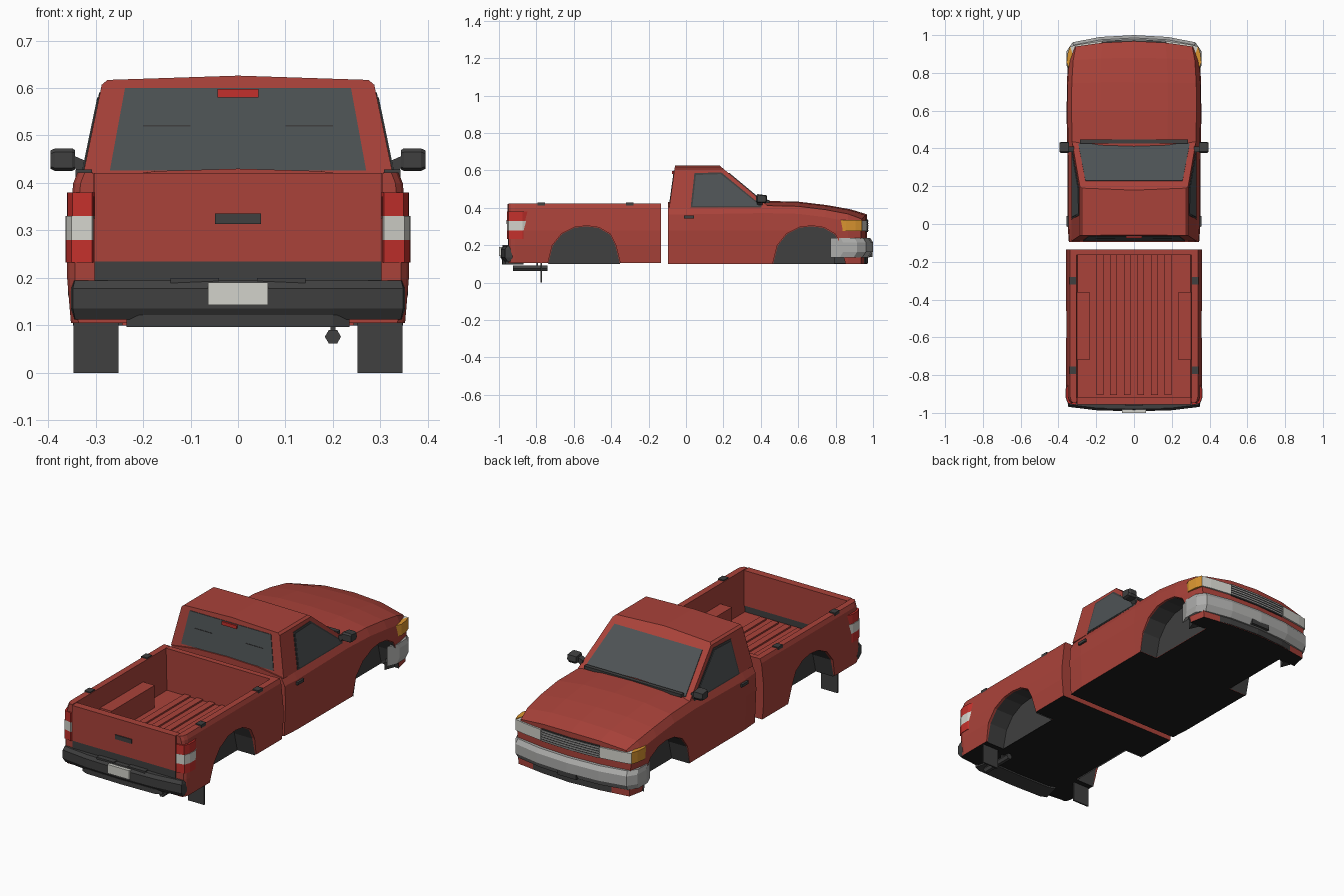
import bpy, bmesh, math
from mathutils import Vector

if "Cube" in bpy.data.objects:
    bpy.data.objects.remove(bpy.data.objects["Cube"])

COL = dict(red=(.40, .055, .042), dark=(.05, .05, .05), black=(.012, .012, .012), glass=(.075, .085, .09),
           chrome=(.42, .42, .41), white=(.65, .65, .6), amber=(.7, .3, .03), lamp=(.55, .03, .025))
MAT = {}
for k, c in COL.items():
    MAT[k] = bpy.data.materials.new(k)
    MAT[k].diffuse_color = (*c, 1)


def mesh(name, verts, faces, col):
    me = bpy.data.meshes.new(name)
    me.from_pydata([tuple(v) for v in verts], [], faces)
    bm = bmesh.new()
    bm.from_mesh(me)
    bmesh.ops.recalc_face_normals(bm, faces=bm.faces)
    bm.to_mesh(me)
    bm.free()
    me.materials.append(MAT[col])
    ob = bpy.data.objects.new(name, me)
    bpy.context.collection.objects.link(ob)
    return ob


def loft(name, rings, col, end=None, cap0=True, cap1=True):
    n = len(rings[0])
    verts = [p for r in rings for p in r]
    faces = [(k*n+i, k*n+(i+1) % n, (k+1)*n+(i+1) % n, (k+1)*n+i)
             for k in range(len(rings)-1) for i in range(n)]
    b = (len(rings)-1)*n
    if cap0:
        faces.append(tuple(range(n)))
    if cap1:
        faces += [tuple(b+i for i in f) for f in (end or [range(n)])]
    return mesh(name, verts, faces, col)


def box(name, x, y, z, col):
    r = [[(a, y[0], z[0]), (a, y[1], z[0]), (a, y[1], z[1]), (a, y[0], z[1])] for a in x]
    return loft(name, r, col)


def panel(name, pts, off, col):
    off = Vector(off)
    return loft(name, [[Vector(p)-off*2 for p in pts], [Vector(p)+off for p in pts]], col)


def strip(name, path, prof, col):
    """sweep (inset, z) profile along a plan path"""
    return loft(name, [[(x*(1-i), y*(1-i), z) for i, z in prof] for x, y in path], col)


def rect(z0, z1, inset=.04):
    return [(inset, z0), (0, z0), (0, z1), (inset, z1)]


def mir(path):
    return path + [(-x, y) for x, y in path[::-1] if x > 0]


def side(path, s):
    return [(x*s, y) for x, y in path]


def sx(a, b, s):
    return tuple(sorted((a*s, b*s)))


# Cab and hood body: sections along the length, bowed nose
def section(y, w, top, bow):
    half = [(0, .10), (.5*w, .10), (.975*w, .10), (w, .28), (.985*w, top-.06),
            (.925*w, top-.02), (.5*w, top), (0, top+.005)]
    full = half + [(-x, z) for x, z in half[-2:0:-1]]
    return [(x, y-bow*(x/w)**2, z) for x, z in full]


stations = [(-.095, .345, .425, 0), (0, .352, .425, 0), (.42, .353, .432, 0), (.6, .358, .428, 0),
            (.75, .356, .41, .005), (.88, .348, .387, .015), (.968, .333, .36, .033)]
body = loft('cab_body', [section(*s) for s in stations], 'red',
            end=[(0, 1, 6, 7), range(1, 7), (0, 7, 8, 13), range(8, 14)])

# Cargo bed: U section with rounded rear corners
bed_half = [(.352, .105), (.36, .20), (.36, .28), (.347, .40), (.338, .422), (.305, .422), (.30, .20)]
bed_ring = bed_half + [(-x, z) for x, z in bed_half[::-1]]
bed = loft('cargo_bed', [[(x*k if abs(x) > .31 else x, y, z) for x, z in bed_ring]
                         for y, k in ((-.135, 1), (-.915, 1), (-.935, .985), (-.948, .955))], 'red')
box('bed_front_wall', (-.306, .306), (-.165, -.1355), (.11, .421), 'red')
box('tailgate', (-.302, .302), (-.955, -.915), (.235, .421), 'red')
box('tailgate_sill', (-.302, .302), (-.953, -.92), (.12, .235), 'dark')
box('tailgate_handle', (-.048, .048), (-.96, -.95), (.313, .336), 'dark')
for i in range(6):
    x = -.18 + .072*i
    box('bed_floor_rib', (x-.018, x+.018), (-.905, -.16), (.195, .208), 'red')
wells = [box('bed_wheel_box', sx(.235, .305, s), (-.72, -.36), (.19, .318), 'red') for s in (1, -1)]

# Wheel arches: cut through body, then lined in dark
ARCH = [(-.20, 0), (-.175, .10), (-.125, .162), (-.055, .197), (.01, .204),
        (.075, .195), (.135, .16), (.165, .10), (.19, 0)]


def cut(ob, cutter):
    m = ob.modifiers.new('arch', 'BOOLEAN')
    m.operation, m.solver, m.object = 'DIFFERENCE', 'EXACT', cutter
    bpy.context.view_layer.objects.active = ob
    bpy.ops.object.modifier_apply(modifier=m.name)


for cy, targets in ((.663, [body]), (-.54, [bed] + wells)):
    for s in (1, -1):
        prof = [(ARCH[0][0], -.08)] + ARCH + [(ARCH[-1][0], -.08)]
        c = loft('arch_cutter', [[(x*s, cy+a, .1+b) for a, b in prof] for x in (.24, .45)], 'dark')
        c.hide_render = True
        for t in targets:
            if t in wells and t is not wells[0 if s > 0 else 1]:
                continue
            cut(t, c)
        bpy.data.objects.remove(c)
        lin = [(cy+a*.985, .1+b*.985) for a, b in ARCH]
        n = len(lin)
        v = [(x*s, y, z) for x in (.243, .348) for y, z in lin]
        mesh('wheel_well', v, [(i, i+1, n+i+1, n+i) for i in range(n-1)] + [tuple(range(n))], 'dark')

# Black underside
for ob in (body, bed):
    ob.data.materials.append(MAT['black'])
    idx = len(ob.data.materials)-1
    for p in ob.data.polygons:
        if p.normal.z < -.9 and p.center.z < .12:
            p.material_index = idx

# Upper cab with sloping windscreen
T = .217
gh = [(.33, .40), (.287, .607), (.275, .617), (0, .626), (-.275, .617), (-.287, .607), (-.33, .40)]
loft('upper_cab', [[(x, a+b*(z-.4)/T, z) for x, z in gh] for a, b in ((-.09, .03), (.45, -.26))], 'red')


def ws(y):
    return .617-.8346*(y-.19)


panel('windscreen', [(-.295, .425, ws(.425)), (.295, .425, ws(.425)), (.257, .228, ws(.228)), (-.257, .228, ws(.228))],
      (0, .002, .003), 'glass')


def ry(z):
    return -.09+.03*(z-.4)/T


panel('rear_window', [(x, ry(z), z) for x, z in ((-.27, .426), (.27, .426), (.238, .6), (-.238, .6))],
      (0, -.003, 0), 'glass')
box('high_brake_lamp', (-.043, .043), (-.075, -.05), (.58, .598), 'lamp')
box('wiper_cowl', (-.285, .285), (.425, .447), (.425, .441), 'dark')

for s in (1, -1):
    # Side window, handle and mirror
    win = [(.025, .402), (.045, .585), (.188, .59), (.405, .412), (.40, .402)]
    panel('side_window_frame', [(s*(.33-(z-.4)*.2077), y, z) for y, z in win], (s*.002, 0, 0), 'dark')
    ins = [(.16+(y-.16)*.93, .48+(z-.48)*.91) for y, z in win]
    panel('side_window', [(s*(.33-(z-.4)*.2077), y, z) for y, z in ins], (s*.004, 0, 0), 'glass')
    box('door_handle', sx(.34, .358, s), (-.012, .042), (.343, .358), 'dark')
    loft('mirror', [[(s*x, .405+a*k, .449+b*k) for a, b in
                     ((-.03, -.018), (-.02, -.024), (.022, -.022), (.03, -.01), (.026, .018), (-.022, .024), (-.03, .016))]
                    for x, k in ((.343, .85), (.35, 1), (.385, 1), (.395, .8))], 'dark')
    panel('mirror_arm', [(s*.315, .40, .415), (s*.328, .40, .415), (s*.352, .40, .44), (s*.345, .40, .457), (s*.318, .40, .445)],
          (0, .01, 0), 'dark')

    # Front lamps
    strip('indicator', side([(.357, .855), (.351, .905), (.339, .94)], s), rect(.275, .335), 'amber')
    strip('headlamp', side([(.339, .94), (.29, .951), (.172, .968)], s), rect(.275, .332), 'white')

    # Rear lamp stack wrapping the corner
    for z0, z1, c in ((.232, .28, 'lamp'), (.28, .33, 'white'), (.33, .38, 'lamp')):
        k = .993 if z0 > .3 else 1
        strip('rear_lamp', side([(.363*k, -.875), (.362*k, -.92), (.351*k, -.949), (.308, -.958)], s), rect(z0, z1), c)

    # Bed rail clips, mud flaps and bumper step pads
    for y in (-.30, -.775):
        box('rail_clip', sx(.308, .342, s), (y-.02, y+.02), (.41, .428), 'dark')
    box('mud_flap', sx(.252, .346, s), (-.778, -.77), (0, .125), 'dark')
    box('step_pad', sx(.04, .142, s), (-.98, -.945), (.185, .2), 'dark')
    box('rear_window_latch', sx(.1, .2, s), (ry(.52)-.005, ry(.52)), (.519, .522), 'dark')

# Grille with slats
gp = mir([(.17, .966), (.085, .971), (0, .973)])
strip('grille', gp, rect(.272, .337), 'dark')
for i in range(5):
    z = .276 + i*.0125
    strip('grille_slat', [(x, y+.004) for x, y in gp], rect(z, z+.006), 'chrome')

# Bumpers
strip('front_bumper', mir([(.358, .84), (.357, .915), (.325, .962), (.18, .99), (0, 1.0)]),
      [(.08, .135), (.02, .135), (0, .165), (0, .215), (.015, .238), (.08, .238)], 'chrome')
strip('front_valance', mir([(.335, .88), (.31, .935), (.17, .962), (0, .974)]), rect(.102, .14, .1), 'dark')
box('front_plate_recess', (-.055, .055), (.965, .997), (.138, .166), 'dark')
strip('rear_bumper', mir([(.352, -.93), (.348, -.968), (.2, -.986), (0, -.992)]),
      [(.07, .112), (.015, .112), (0, .135), (0, .178), (.012, .195), (.07, .195)], 'dark')
strip('rear_bumper_step', mir([(.235, -.965), (.2, -.98), (0, -.985)]), rect(.097, .122, .1), 'dark')
box('number_plate', (-.063, .063), (-1.0, -.98), (.143, .19), 'white')

# Exhaust tailpipe and hanger
loft('exhaust_pipe', [[(.2+.017*math.cos(math.radians(60*i)), y, .076+.017*math.sin(math.radians(60*i)))
                       for i in range(6)] for y in (-.925, -.74)], 'dark')
box('exhaust_hanger', (.195, .205), (-.80, -.79), (.08, .11), 'dark')

for m in bpy.data.materials:
    if m.users and not m.is_grease_pencil:
        m.use_nodes = True
        m.node_tree.nodes["Principled BSDF"].inputs["Base Color"].default_value = m.diffuse_color
